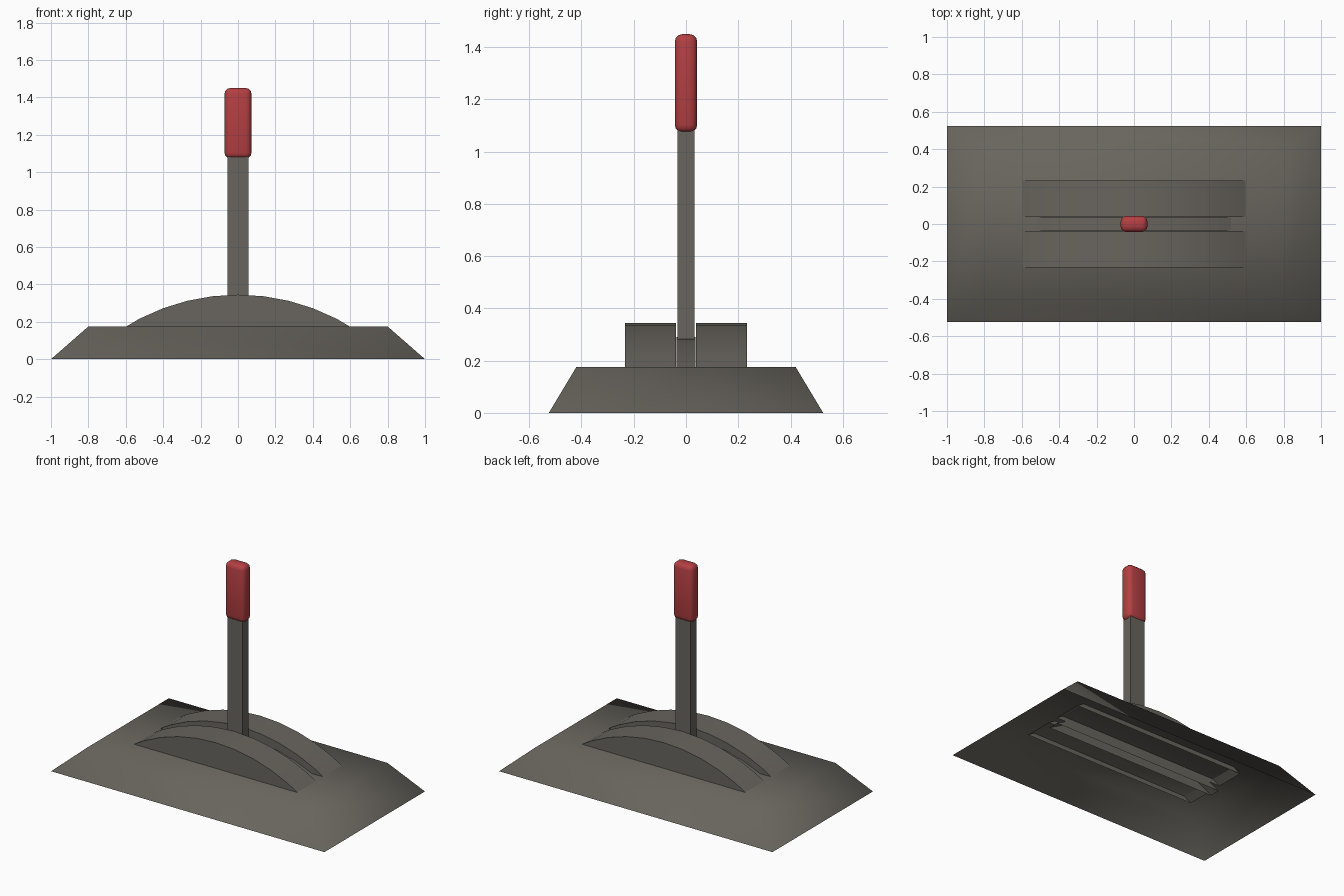
import bpy, bmesh, math

if "Cube" in bpy.data.objects:
    bpy.data.objects.remove(bpy.data.objects["Cube"])


def material(name, rgb):
    m = bpy.data.materials.new(name)
    m.diffuse_color = (*rgb, 1)
    m.use_nodes = True
    m.node_tree.nodes["Principled BSDF"].inputs["Base Color"].default_value = m.diffuse_color
    return m


GREY = material("warm_dark_grey", (0.14, 0.13, 0.112))
RED = material("grip_red", (0.45, 0.05, 0.055))


def finish(name, bm, mat, angle=None):
    """Turn a bmesh into a named object; angle None means smooth everywhere."""
    bmesh.ops.recalc_face_normals(bm, faces=bm.faces[:])
    me = bpy.data.meshes.new(name)
    bm.to_mesh(me)
    bm.free()
    ob = bpy.data.objects.new(name, me)
    bpy.context.collection.objects.link(ob)
    me.materials.append(mat)
    bpy.ops.object.select_all(action='DESELECT')
    ob.select_set(True)
    bpy.context.view_layer.objects.active = ob
    if angle is None:
        bpy.ops.object.shade_smooth()
    else:
        bpy.ops.object.shade_smooth_by_angle(angle=math.radians(angle))
    return ob


def box(x, y, z0, z1):
    bm = bmesh.new()
    bmesh.ops.create_cube(bm, size=1)
    for v in bm.verts:
        v.co = (v.co.x * 2 * x, v.co.y * 2 * y, z0 if v.co.z < 0 else z1)
    return bm


def arch(name, y0, y1, top, radius, bottom, steps):
    """Curved strip with side walls, open underneath."""
    bm = bmesh.new()
    zc = top - radius
    a = math.acos((bottom - zc) / radius)
    rows = []
    for y in (y0, y1):
        rows.append([bm.verts.new((radius * math.sin(t), y, zc + radius * math.cos(t)))
                     for t in (a * (2 * i / steps - 1) for i in range(steps + 1))])
    for i in range(steps):
        bm.faces.new((rows[0][i], rows[0][i + 1], rows[1][i + 1], rows[1][i]))
    for row in rows:
        bm.faces.new(row)
    ob = finish(name, bm, GREY, 40)
    # keep the open strip facing outward
    if max(ob.data.polygons[:steps], key=lambda p: p.center.z).normal.z < 0:
        ob.data.flip_normals()
    return ob


# Base: sloped plate, open underneath
bm = box(1.0, 0.525, 0, 0.175)
for v in bm.verts:
    if v.co.z > 0.1:
        v.co.x *= 0.8
        v.co.y *= 0.8
bm.normal_update()
bmesh.ops.delete(bm, geom=[f for f in bm.faces if f.normal.z < -0.9], context='FACES_ONLY')
base = finish("base_plate", bm, GREY)
if max(base.data.polygons, key=lambda p: p.center.z).normal.z < 0:
    base.data.flip_normals()

# Two curved guides and the lower track between them
for side, label in ((-1, "front"), (1, "back")):
    y0, y1 = sorted((side * 0.038, side * 0.233))
    arch(label + "_guide", y0, y1, 0.345, 1.144, 0.145, 10)
arch("slot_track", -0.036, 0.036, 0.29, 1.233, 0.11, 10)

# Lever shaft
finish("lever_shaft", box(0.055, 0.033, 0.2, 1.1), GREY, 30)

# Rounded grip
bm = box(0.072, 0.043, 1.073, 1.45)
bmesh.ops.bevel(bm, geom=bm.edges[:], offset=0.03, segments=3, profile=0.5, affect='EDGES')
finish("lever_grip", bm, RED, 60)
